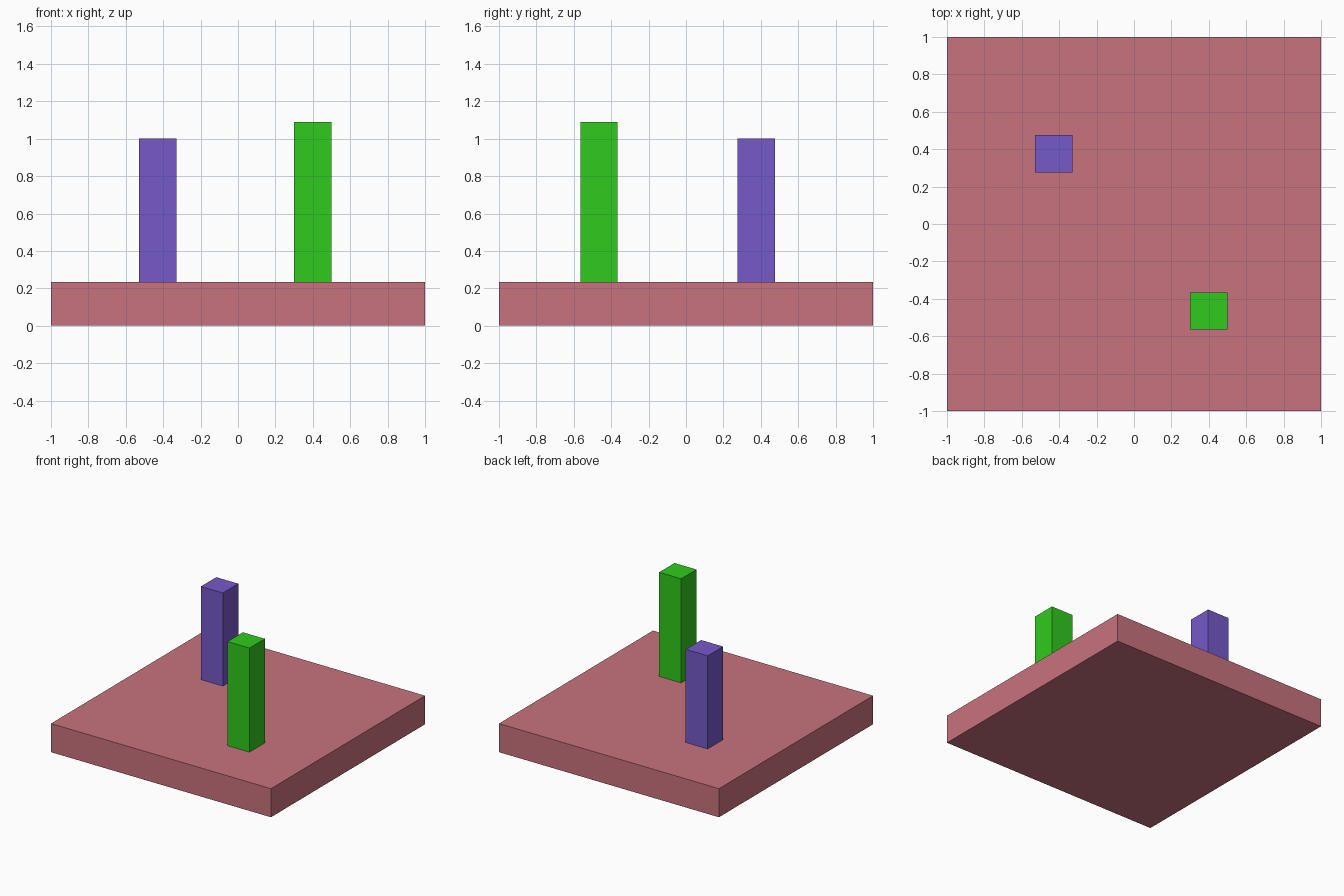
import bpy

if "Cube" in bpy.data.objects:
    bpy.data.objects.remove(bpy.data.objects["Cube"])


def material(name, rgb):
    mat = bpy.data.materials.new(name)
    mat.diffuse_color = (*rgb, 1.0)
    mat.use_nodes = True
    mat.node_tree.nodes["Principled BSDF"].inputs["Base Color"].default_value = mat.diffuse_color
    return mat


def box(name, center_xy, size_xy, bottom, top, mat):
    """Axis-aligned box standing between two heights."""
    bpy.ops.mesh.primitive_cube_add(
        size=1, location=(*center_xy, (bottom + top) / 2))
    obj = bpy.context.object
    obj.name = name
    obj.scale = (*size_xy, top - bottom)
    bpy.ops.object.transform_apply(location=False, rotation=False, scale=True)
    obj.data.materials.append(mat)
    return obj


BASE_TOP = 0.235
POST = (0.2, 0.2)

# Square slab
box("base_slab", (0, 0), (2, 2), 0, BASE_TOP,
    material("rose", (0.58, 0.17, 0.205)))

# Two square posts standing on the slab
box("purple_post", (-0.43, 0.375), POST, BASE_TOP, 1.0,
    material("purple", (0.18, 0.10, 0.58)))
box("green_post", (0.40, -0.465), POST, BASE_TOP, 1.09,
    material("green", (0.03, 0.59, 0.012)))
